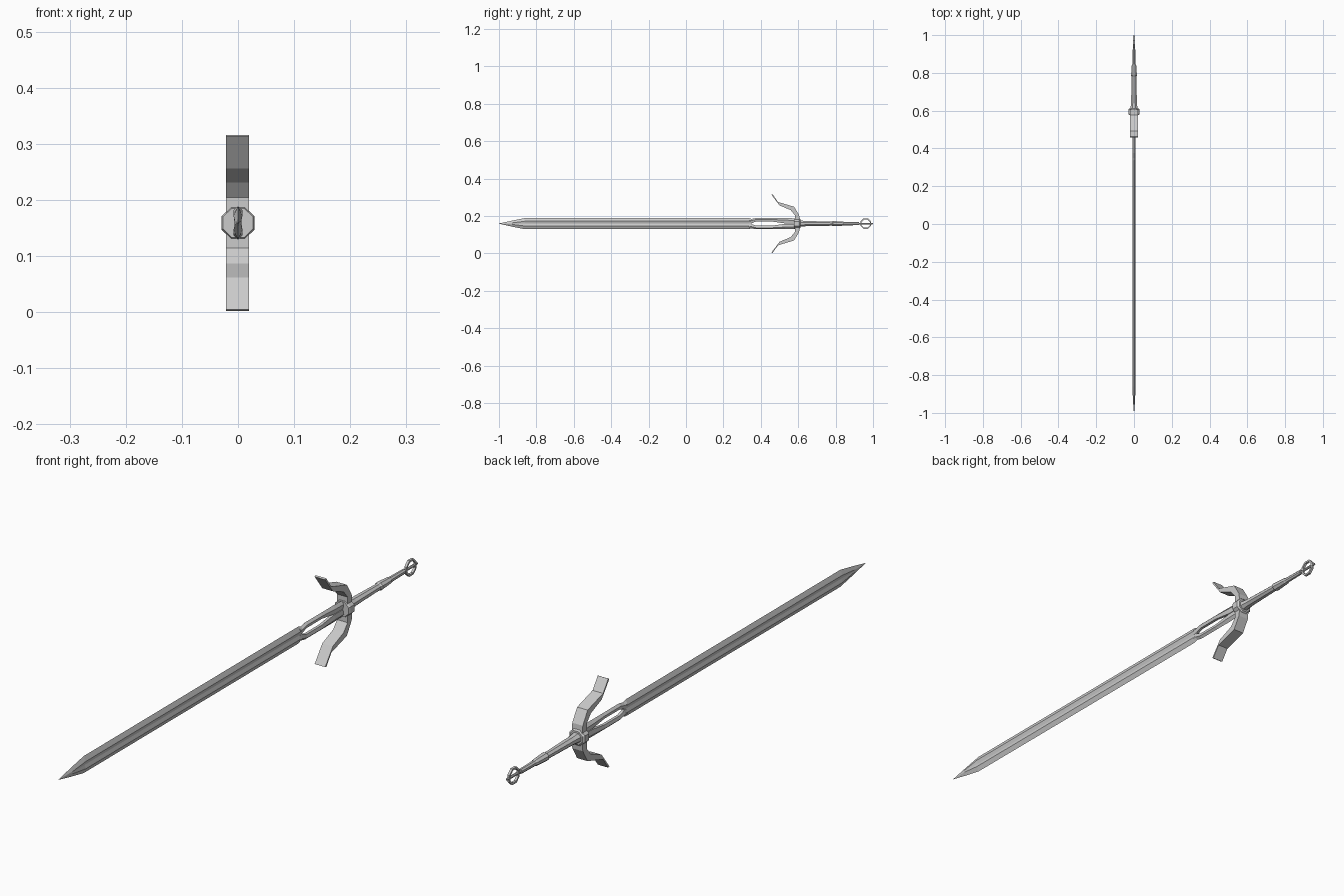
import bpy, bmesh, math
from mathutils import Matrix

if "Cube" in bpy.data.objects:
    bpy.data.objects.remove(bpy.data.objects["Cube"])

ZC = 0.159  # height of the sword's long axis


def finish(name, bm):
    bmesh.ops.remove_doubles(bm, verts=bm.verts, dist=1e-5)
    bmesh.ops.recalc_face_normals(bm, faces=bm.faces)
    me = bpy.data.meshes.new(name)
    bm.to_mesh(me)
    bm.free()
    ob = bpy.data.objects.new(name, me)
    bpy.context.collection.objects.link(ob)
    ob.location.z = ZC
    return ob


def loft(name, rings, side=1):
    """Skin a list of closed rings of (x, y, z) points and cap the ends."""
    bm = bmesh.new()
    rows = [[bm.verts.new((x, y, z * side)) for x, y, z in r] for r in rings]
    n = len(rows[0])
    for a, b in zip(rows, rows[1:]):
        for i in range(n):
            j = (i + 1) % n
            bm.faces.new((a[i], a[j], b[j], b[i]))
    bm.faces.new(rows[0])
    bm.faces.new(rows[-1])
    return finish(name, bm)


def turned(name, stations, sides=8):
    """Faceted round part along y from (y, radius_x, radius_z)."""
    ang = [(i + 0.5) * 2 * math.pi / sides for i in range(sides)]
    return loft(name, [[(rx * math.cos(a), y, rz * math.sin(a)) for a in ang]
                       for y, rx, rz in stations])


# blade: sharp edges, two ridges and a shallow fuller
def blade_ring(y, h, ridge, t, groove):
    return [(0, y, h), (t, y, ridge), (groove, y, 0), (t, y, -ridge),
            (0, y, -h), (-t, y, -ridge), (-groove, y, 0), (-t, y, ridge)]


loft("blade", [blade_ring(-1.0, 0.0006, 0.0003, 0.0006, 0.0006),
               blade_ring(-0.93, 0.016, 0.004, 0.006, 0.006),
               blade_ring(-0.86, 0.030, 0.013, 0.008, 0.004),
               blade_ring(0.335, 0.030, 0.013, 0.008, 0.004),
               blade_ring(0.35, 0.025, 0.012, 0.007, 0.004)])

# forked blade root: two prongs around a slot
prong = [(0.338, 0.001, 0.028), (0.35, 0.002, 0.025), (0.375, 0.011, 0.030),
         (0.46, 0.011, 0.030), (0.53, 0.001, 0.030), (0.59, 0.001, 0.028)]
for label, s in (("upper", 1), ("lower", -1)):
    loft(label + "_blade_prong",
         [[(0, y, hi), (0.008, y, lo + 0.6 * (hi - lo)), (0.005, y, lo),
           (-0.005, y, lo), (-0.008, y, lo + 0.6 * (hi - lo))]
          for y, lo, hi in prong], s)

# crossguard arms: (outer y, z), (inner y, z) pairs swept across the width
arm = [((0.610, 0), (0.582, 0)), ((0.605, 0.045), (0.582, 0.045)),
       ((0.578, 0.090), (0.560, 0.072)), ((0.492, 0.116), (0.500, 0.097)),
       ((0.463, 0.157), (0.457, 0.154))]
for label, s in (("upper", 1), ("lower", -1)):
    loft(label + "_guard_arm",
         [[(-0.021, *o), (0.020, *o), (0.020, *i), (-0.021, *i)] for o, i in arm], s)

# guard hub
turned("guard_hub", [(0.578, 0.029, 0.028), (0.584, 0.032, 0.031),
                     (0.606, 0.032, 0.031), (0.612, 0.026, 0.025)])

# grip with a collar step, and the thin tang end
turned("grip", [(0.605, 0.021, 0.019), (0.64, 0.017, 0.015), (0.78, 0.013, 0.012),
                (0.785, 0.017, 0.015), (0.84, 0.013, 0.012), (0.845, 0.010, 0.010),
                (0.925, 0.008, 0.009)])
turned("pommel_pin", [(0.92, 0.005, 0.005), (0.99, 0.005, 0.005), (1.0, 0.003, 0.003)])

# octagonal pommel ring standing in the y-z plane
rings = []
for k in range(9):
    a = (k + 0.5) * math.pi / 4
    rings.append([((0.006 * math.cos(b)),
                   0.961 + (0.027 + 0.005 * math.sin(b)) * math.cos(a),
                   (0.027 + 0.005 * math.sin(b)) * math.sin(a))
                  for b in [(m + 0.5) * math.pi / 2 for m in range(4)]])
bm = bmesh.new()
rows = [[bm.verts.new(p) for p in r] for r in rings[:-1]]
for k in range(8):
    a, b = rows[k], rows[(k + 1) % 8]
    for i in range(4):
        j = (i + 1) % 4
        bm.faces.new((a[i], a[j], b[j], b[i]))
finish("pommel_ring", bm)
